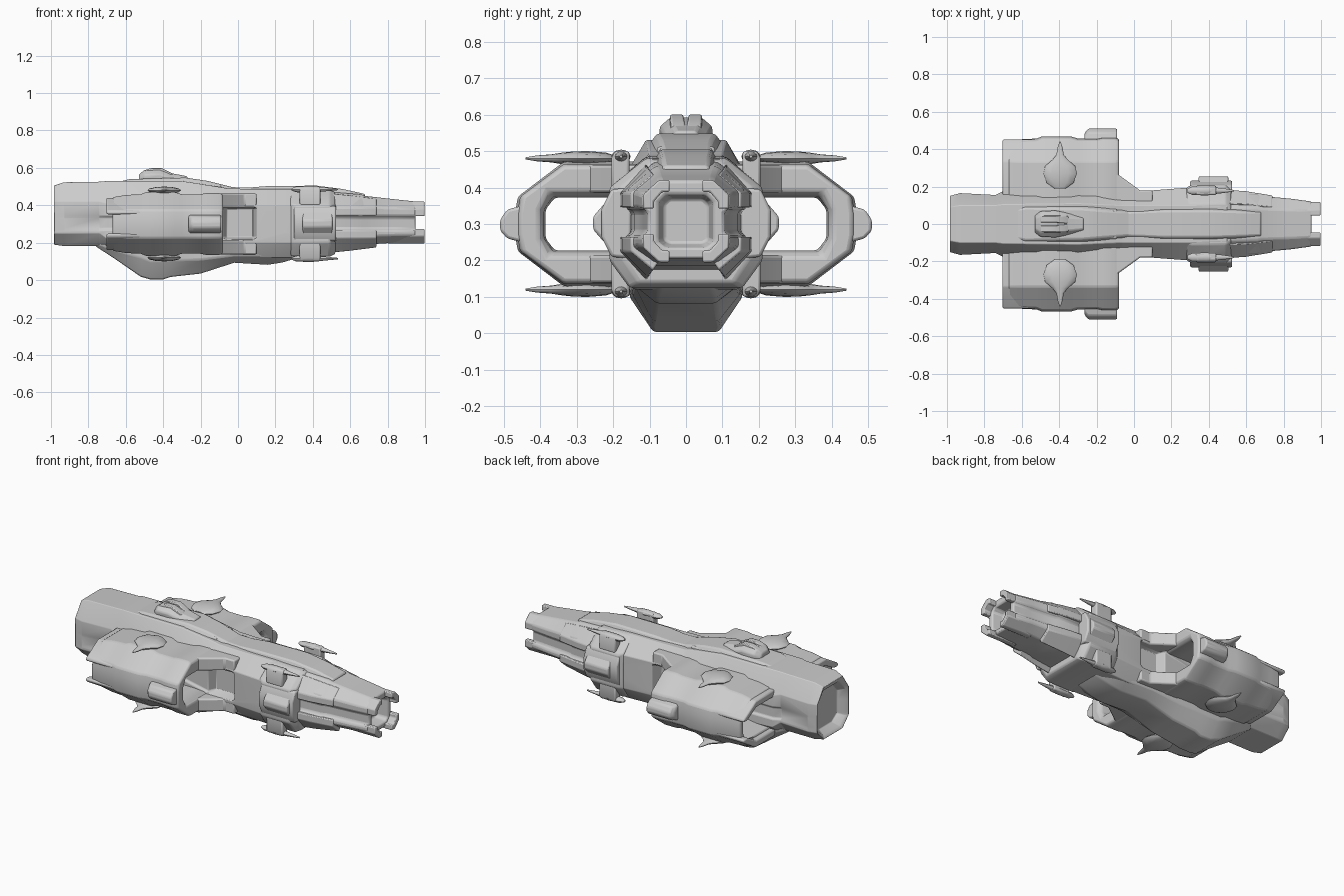
import bpy, bmesh, math

ZM = 0.30  # height of the ship's long axis


def finish(name, bm, bevel=0.008):
    bmesh.ops.recalc_face_normals(bm, faces=bm.faces)
    me = bpy.data.meshes.new(name)
    bm.to_mesh(me)
    bm.free()
    ob = bpy.data.objects.new(name, me)
    bpy.context.collection.objects.link(ob)
    if bevel:
        b = ob.modifiers.new("soft_edges", 'BEVEL')
        b.width, b.segments, b.limit_method = bevel, 2, 'ANGLE'
        b.angle_limit = math.radians(28)
    bpy.ops.object.select_all(action='DESELECT')
    ob.select_set(True)
    bpy.context.view_layer.objects.active = ob
    bpy.ops.object.shade_smooth_by_angle(angle=math.radians(35))
    return ob


def loft(name, stations, my=False, mz=False, bevel=0.008):
    """Skin rings of 3D points; optionally repeat mirrored in y and about z=ZM."""
    bm = bmesh.new()
    for sy in ((1, -1) if my else (1,)):
        for sz in ((1, -1) if mz else (1,)):
            rings = [[bm.verts.new((x, y * sy, ZM + (z - ZM) * sz)) for x, y, z in r]
                     for r in stations]
            n = len(rings[0])
            for a, b in zip(rings, rings[1:]):
                for i in range(n):
                    j = (i + 1) % n
                    bm.faces.new((a[i], a[j], b[j], b[i]))
            bm.faces.new(rings[0])
            bm.faces.new(rings[-1])
    return finish(name, bm, bevel)


def at(x, pts):
    return [(x, y, z) for y, z in pts]


def both(pts):
    return pts + [(-y, z) for y, z in reversed(pts)]


def bar(name, poly, x0, x1, **kw):
    return loft(name, [at(x0, poly), at(x1, poly)], **kw)


def slab(name, outline, z0, z1, **kw):
    return loft(name, [[(x, y, z) for x, y in outline] for z in (z0, z1)], **kw)


def hull(x, wt, wm, zt, zh, zl, zb, wb, g=0.0, h=0.04):
    """Octagonal hull section with an optional side channel of depth g."""
    m = 0.305
    return at(x, both([(wt, zt), (wm, zh), (wm, m + h), (wm - g, m + h - .012),
                       (wm - g, m - h + .012), (wm, m - h), (wm, zl), (wb, zb)]))


def spindle(name, axis, c, rings, **kw):
    """Rounded body along axis x or y; rings are (position, half width, half height)."""
    st = []
    for t, rw, rh in rings:
        r = []
        for k in range(12):
            a = math.tau * k / 12
            u, v = rw * math.cos(a), c[1] + rh * math.sin(a)
            r.append((c[0] + u, t, v) if axis == 'y' else (t, c[0] + u, v))
        st.append(r)
    return loft(name, st, bevel=0, **kw)


# Main hull, with recessed stern and side windows at the waist
loft("main_hull", [
    hull(-.93, .06, .11, .455, .40, .26, .225, .06),
    hull(-.97, .075, .13, .475, .41, .25, .205, .075),
    hull(-.985, .09, .15, .505, .42, .25, .19, .09),
    hull(-.93, .10, .165, .523, .42, .25, .182, .10),
    hull(-.74, .10, .155, .526, .42, .25, .182, .10, .01),
    hull(-.70, .105, .175, .53, .41, .22, .17, .11, .01),
    hull(-.30, .11, .18, .53, .41, .20, .14, .13, .01),
    hull(-.08, .10, .18, .495, .40, .20, .13, .13, .01, .085),
    hull(-.06, .10, .18, .49, .40, .20, .13, .13, .06, .088),
    hull(.08, .10, .18, .487, .40, .20, .12, .13, .06, .088),
    hull(.10, .10, .18, .487, .40, .20, .12, .13, .0, .085),
    hull(.30, .10, .195, .487, .40, .20, .12, .14),
    hull(.50, .095, .18, .48, .40, .21, .15, .12)])

# Nose with side channels and a square mouth
loft("nose", [
    hull(.45, .09, .17, .475, .40, .23, .17, .10, .015),
    hull(.66, .085, .16, .458, .395, .235, .185, .09, .018),
    hull(.68, .08, .15, .45, .39, .235, .19, .085, .018),
    hull(.84, .075, .135, .432, .385, .24, .20, .08, .018),
    hull(.95, .07, .12, .42, .38, .24, .205, .07, .015),
    hull(.95, .055, .075, .38, .36, .25, .235, .055),
    hull(.88, .045, .062, .37, .355, .255, .245, .045)])

# Four corner prongs around the mouth
prong = [(.045, .42), (.075, .42), (.118, .38), (.118, .342), (.088, .342),
         (.088, .362), (.065, .388), (.045, .388)]
bar("nose_prong_top", prong, .80, .997, my=True, bevel=.005)
bar("nose_prong_bottom", [(y, .615 - z) for y, z in prong], .80, .997, my=True, bevel=.005)

# Nose armour, stepped over the upper and lower flanks
for nm, s in (("upper", 1), ("lower", -1)):
    def strip(w, z1, z0, t):
        return [(y, .305 + s * (z - .305)) for y, z in
                [(w, z0), (w, .385), (t, z1), (t - .02, z1 - .03), (w - .03, .37), (w - .03, z0)]]
    loft("nose_armour_" + nm, [at(.50, strip(.182, .465, .345, .11)),
                               at(.60, strip(.175, .455, .345, .105)),
                               at(.74, strip(.152, .437, .345, .09))], my=True, bevel=.005)

# Collar bands around the forward hull
loft("forward_collar", [
    hull(.28, .10, .195, .48, .41, .20, .13, .15),
    hull(.31, .11, .21, .485, .40, .20, .125, .155),
    hull(.49, .11, .21, .48, .40, .20, .125, .155),
    hull(.52, .09, .18, .47, .40, .22, .14, .13)])

# Collar side pods
pod = [(.17, .37), (.22, .36), (.255, .32), (.255, .285), (.22, .245), (.17, .235)]
bar("collar_pod", pod, .345, .505, my=True)
bar("collar_pod_base", [(.15, .40), (.205, .395), (.232, .34), (.232, .265), (.205, .21), (.15, .205)],
    .30, .525, my=True)

# Dorsal spine and command deck
loft("dorsal_deck", [at(x, both([(w, z), (w + .035, z - .05)])) for x, w, z in
                     ((-.66, .07, .52), (-.58, .085, .54), (-.28, .08, .548),
                      (-.16, .07, .53), (-.02, .06, .495))])
loft("dorsal_spine", [at(x, both([(w, z), (w + .02, z - .04)])) for x, w, z in
                      ((-.10, .06, .50), (.05, .065, .494), (.16, .07, .503), (.42, .07, .505),
                       (.56, .065, .487), (.68, .06, .46))])
slab("deck_hatch", [(-.15, -.08), (-.15, .08), (-.09, .08), (-.09, -.08)], .47, .512)

# Dorsal turret
loft("dorsal_turret", [at(x, both([(w * .6, z), (w, z - .025), (w, .53)])) for x, w, z in
                       ((-.53, .045, .565), (-.50, .068, .588), (-.42, .072, .592),
                        (-.36, .06, .572), (-.27, .045, .555))])
loft("turret_crest", [at(x, [(y, z), (y + .035, z), (y + .04, .56), (y - .005, .56)])
                      for x, y, z in ((-.50, .008, .588), (-.46, .008, .60),
                                      (-.41, .008, .60), (-.35, .004, .57))], my=True, bevel=.004)

# Keel under the hull
loft("keel", [at(x, both([(wt, .22), (wt, zm), (wb, zb)])) for x, wt, zm, wb, zb in
              ((-.76, .10, .20, .09, .18), (-.66, .15, .16, .10, .115), (-.52, .155, .12, .10, .018),
               (-.47, .155, .10, .09, .004), (-.40, .155, .10, .09, .004), (-.36, .155, .105, .095, .017),
               (-.20, .15, .11, .09, .035), (-.02, .145, .13, .08, .093), (.16, .14, .13, .08, .082),
               (.24, .14, .14, .08, .095), (.34, .13, .15, .07, .125))])


# Side nacelles: C-shaped open tubes joined to the hull
def shell(x, d, i=0.0):
    top = [(.10, .465 + d), (.335, .465 + d), (.455 + d, .375), (.463 + d, .33)]
    inn = [(.385 + i, .34), (.36 + i, .372 + i), (.10, .372 + i)]
    flip = lambda p: [(y, 2 * ZM - z) for y, z in reversed(p)]
    return at(x, top + flip(top) + flip(inn) + inn)


loft("nacelle", [shell(-.67, -.022, .02), shell(-.60, -.01, .012), shell(-.52, -.006), shell(-.49, .006),
                 shell(-.34, .006), shell(-.30, -.006), shell(-.20, -.006), shell(-.17, .0),
                 shell(-.10, .0, .005), shell(-.08, -.008, .02)], my=True)

# Nacelle stern lips
bar("nacelle_lip", [(.15, .44), (.335, .44), (.452, .37), (.452, .352), (.415, .352),
                    (.33, .40), (.15, .40)], -.703, -.52, my=True, mz=True)

# Slanted plates joining nacelle fronts to the hull
slab("front_strut", [(-.12, .10), (-.12, .30), (-.085, .265), (.035, .178), (.10, .178), (.10, .10)],
     .385, .462, my=True, mz=True)

# Nacelle side sponsons
loft("nacelle_sponson", [at(x, [(.43, ZM + .055), (y - .02, ZM + .04), (y, ZM + .012), (y, ZM - .018),
                                (y - .02, ZM - .04), (.43, ZM - .055)])
                         for x, y in ((-.265, .485), (-.245, .51), (-.09, .51))], my=True)

# Nacelle guns pointing outward, above and below
spindle("nacelle_gun", 'y', (-.395, .48),
        [(.19, .03, .006), (.22, .072, .016), (.27, .09, .02), (.31, .08, .019), (.345, .04, .015),
         (.37, .02, .011), (.41, .013, .008), (.44, .003, .003)], my=True, mz=True)

# Forward guns with barrels pointing ahead
bar("forward_gun_mount", [(.155, .40), (.155, .50), (.195, .50), (.205, .48), (.205, .40)],
    .33, .44, my=True, mz=True)
spindle("forward_gun", 'x', (.178, .485),
        [(.285, .01, .005), (.31, .022, .015), (.39, .026, .019), (.43, .018, .014),
         (.48, .012, .009), (.535, .004, .004)], my=True, mz=True)
